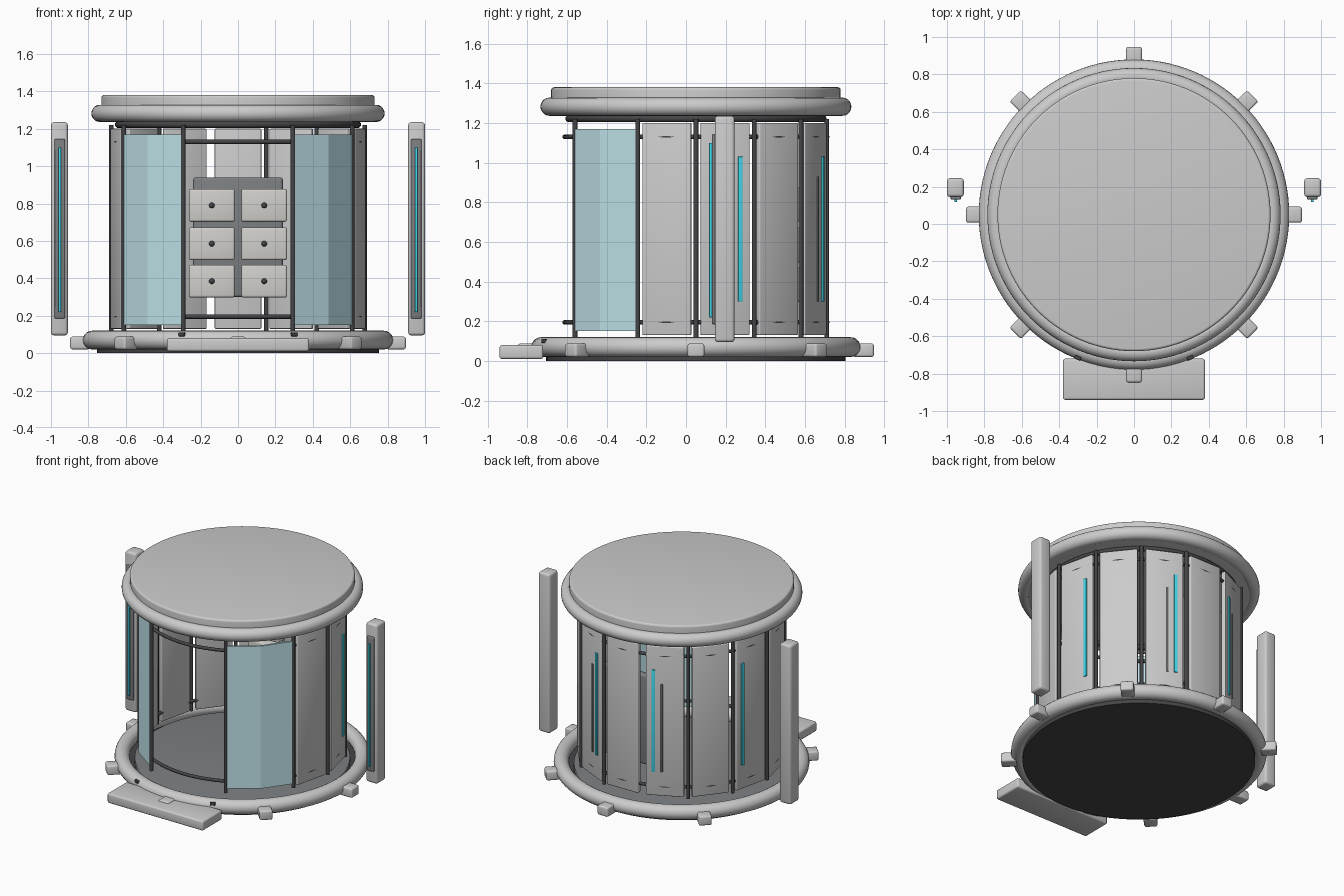
import bpy, bmesh, math
from mathutils import Matrix, Vector

if "Cube" in bpy.data.objects:
    bpy.data.objects.remove(bpy.data.objects["Cube"])

CY = 0.05                       # y of the cabin axis
STEP = math.tau / 14            # angular width of one wall bay
BACK = math.pi / 2


def mat(name, r, g, b):
    m = bpy.data.materials.new(name)
    m.diffuse_color = (r, g, b, 1)
    m.use_nodes = True
    m.node_tree.nodes["Principled BSDF"].inputs["Base Color"].default_value = m.diffuse_color
    return m


BLACK = mat("black_rubber", 0.06, 0.06, 0.065)
DARK = mat("dark_metal", 0.2, 0.21, 0.22)
CYAN = mat("cyan_light", 0.05, 0.7, 0.85)
GLASS = mat("blue_glass", 0.55, 0.81, 0.87)
DRAWER = mat("warm_grey", 0.64, 0.63, 0.6)


def finish(ob, name, material=None, smooth=True):
    ob.name = name
    if material:
        ob.data.materials.append(material)
    if smooth:
        bpy.ops.object.select_all(action='DESELECT')
        ob.select_set(True)
        bpy.context.view_layer.objects.active = ob
        bpy.ops.object.shade_smooth_by_angle(angle=math.radians(35))
    return ob


def box(name, centre, size, material=None, bevel=0.0, angle=0.0):
    me = bpy.data.meshes.new(name)
    bm = bmesh.new()
    bmesh.ops.create_cube(bm, size=1)
    bmesh.ops.scale(bm, vec=size, verts=bm.verts)
    if bevel:
        bmesh.ops.bevel(bm, geom=bm.edges[:], offset=bevel, segments=3, profile=0.5, affect='EDGES')
    bm.to_mesh(me)
    bm.free()
    ob = bpy.data.objects.new(name, me)
    bpy.context.collection.objects.link(ob)
    ob.location = centre
    ob.rotation_euler.z = angle
    return finish(ob, name, material)


def polar(r, a, z, t=0.0):
    """Point at radius r and angle a, shifted t along the tangent."""
    return (r * math.cos(a) - t * math.sin(a), CY + r * math.sin(a) + t * math.cos(a), z)


def radial_box(name, r, a, z0, z1, depth, width, material=None, bevel=0.0, t=0.0):
    return box(name, polar(r, a, (z0 + z1) / 2, t), (depth, width, z1 - z0), material, bevel, a)


def ring(name, r, minor, z, material=None, sides=20):
    bpy.ops.mesh.primitive_torus_add(major_radius=r, minor_radius=minor, major_segments=112,
                                     minor_segments=sides, location=(0, CY, z))
    return finish(bpy.context.object, name, material)


def disc(name, r, z0, z1, material=None, bevel=0.0):
    bpy.ops.mesh.primitive_cylinder_add(vertices=112, radius=r, depth=z1 - z0,
                                        location=(0, CY, (z0 + z1) / 2))
    ob = bpy.context.object
    if bevel:
        bm = bmesh.new()
        bm.from_mesh(ob.data)
        rims = [e for e in bm.edges if abs(e.verts[0].co.z - e.verts[1].co.z) < 1e-5]
        bmesh.ops.bevel(bm, geom=rims, offset=bevel, segments=4, profile=0.5, affect='EDGES')
        bm.to_mesh(ob.data)
        bm.free()
    return finish(ob, name, material)


# base
disc("base_plate", 0.755, 0.0, 0.03, BLACK)
disc("floor", 0.70, 0.03, 0.065, DARK, 0.005)
ring("base_ring", 0.78, 0.05, 0.07)
for i in range(8):
    radial_box(f"ring_clamp_{i}", 0.845, i * math.tau / 8, 0.02, 0.088, 0.105, 0.085, None, 0.012)
box("entry_step", (0, -0.83, 0.045), (0.76, 0.22, 0.07), None, 0.012)
for s in (-1, 1):
    box(f"step_peg_{s}", (s * 0.30, -0.715, 0.10), (0.035, 0.02, 0.02), BLACK, 0.004, s * 0.4)

# roof
ring("roof_seal", 0.64, 0.018, 1.222, BLACK)
disc("roof_disc", 0.73, 1.24, 1.38, None, 0.014)
ring("roof_ring", 0.738, 0.046, 1.282)

# wall panels around the sides and back
for k in range(-4, 5):
    radial_box(f"wall_panel_{k + 4}", 0.657, BACK + k * STEP, 0.13, 1.2, 0.03, 0.25, None, 0.006)

# light strips and dark grips on selected panels, mirrored left and right
for s in (-1, 1):
    for k in (1, 3):
        radial_box(f"panel_light_{k}_{s}", 0.674, BACK + s * k * STEP, 0.3, 1.03, 0.012, 0.022,
                   CYAN, 0.002, -s * 0.075)
    radial_box(f"panel_grip_{s}", 0.673, BACK + s * STEP, 0.3, 0.93, 0.01, 0.013,
               DARK, 0.002, -s * 0.02)

# upright posts between bays, one back gap left open
for k in (-6, -4.5 - 0.0, -3.5, -2.5, -1.5, -0.5, 1.5, 2.5, 3.5, 4.5, 6):
    bpy.ops.mesh.primitive_cylinder_add(vertices=16, radius=0.012, depth=1.1,
                                        location=polar(0.677, BACK + k * STEP, 0.67))
    finish(bpy.context.object, f"post_{k}", BLACK)

# horizontal rails
for n, z in (("lower", 0.195), ("upper", 1.13)):
    ring(f"{n}_rail", 0.662, 0.0113, z, BLACK, 12)

# faceted glass either side of the doorway
for s in (-1, 1):
    bm = bmesh.new()
    rows = []
    for j in range(3):
        a = BACK + s * (4.5 + j * 0.75) * STEP
        rows.append([bm.verts.new(polar(r, a, z))
                     for r, z in ((0.684, 0.15), (0.684, 1.17), (0.669, 1.17), (0.669, 0.15))])
    for p, q in zip(rows, rows[1:]):
        for i in range(4):
            bm.faces.new((p[i], p[(i + 1) % 4], q[(i + 1) % 4], q[i]))
    bm.faces.new(rows[0])
    bm.faces.new(rows[-1])
    bmesh.ops.recalc_face_normals(bm, faces=bm.faces)
    me = bpy.data.meshes.new("glass")
    bm.to_mesh(me)
    bm.free()
    ob = bpy.data.objects.new("glass", me)
    bpy.context.collection.objects.link(ob)
    finish(ob, f"glass_screen_{s}", GLASS, False)

# drawer cabinet on the back wall
box("cabinet_back", (0, 0.61, 0.62), (0.48, 0.05, 0.64), DARK, 0.015)
for s in (-1, 1):
    for i, z in enumerate((0.385, 0.585, 0.79)):
        box(f"drawer_{i}_{s}", (s * 0.14, 0.54, z), (0.245, 0.11, 0.175), DRAWER, 0.012)
        bpy.ops.mesh.primitive_uv_sphere_add(segments=16, ring_count=8, radius=0.015,
                                             location=(s * 0.14, 0.48, z))
        finish(bpy.context.object, f"drawer_knob_{i}_{s}", BLACK)

# free-standing light pillars
for s in (-1, 1):
    box(f"pillar_{s}", (s * 0.955, 0.195, 0.665), (0.09, 0.10, 1.14), None, 0.016)
    box(f"pillar_inset_{s}", (s * 0.953, 0.141, 0.665), (0.055, 0.02, 0.96), DARK, 0.006)
    box(f"pillar_light_{s}", (s * 0.953, 0.125, 0.66), (0.013, 0.016, 0.88), CYAN, 0.003)
